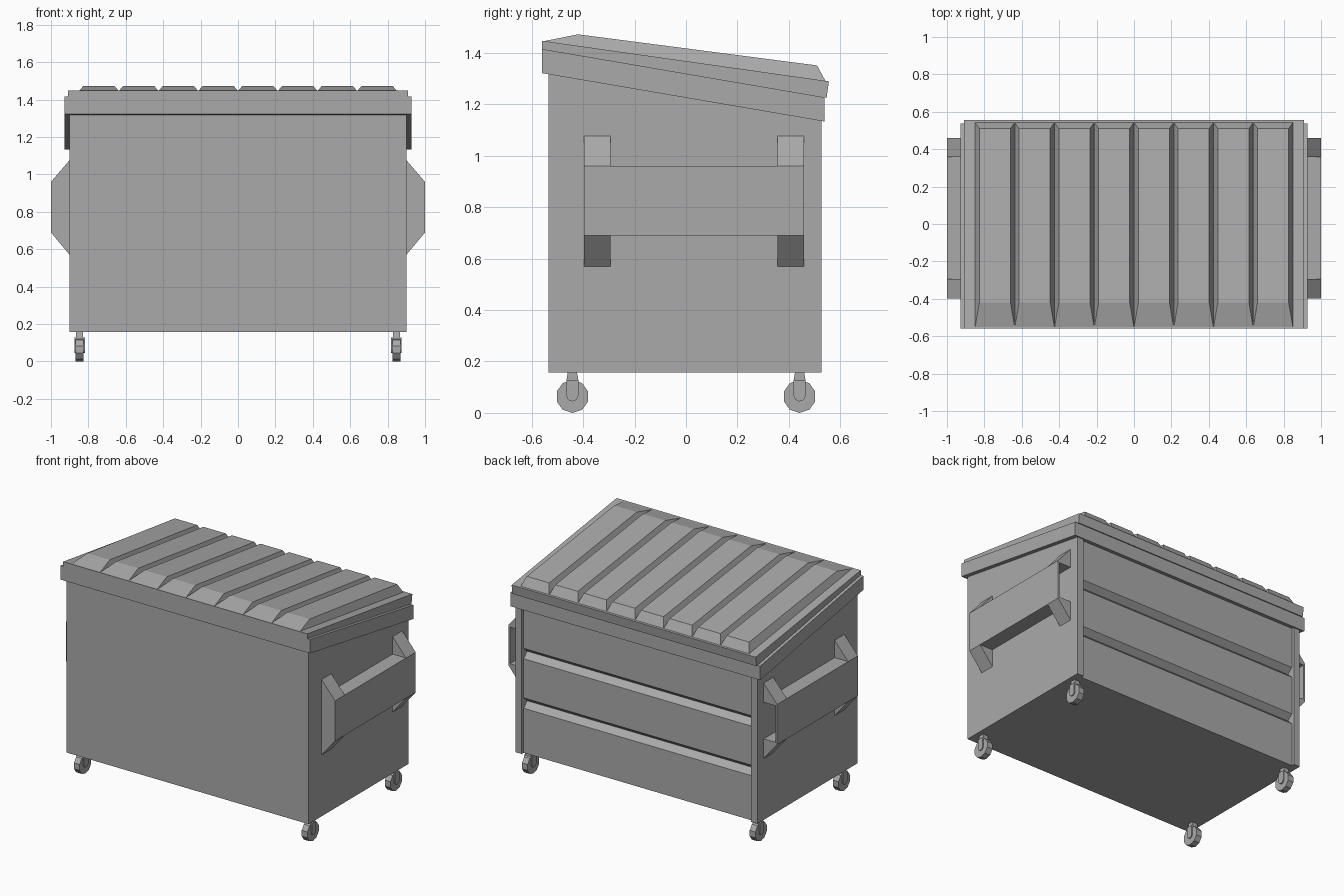
import bpy, bmesh, math
from mathutils import Vector

cube = bpy.data.objects.get("Cube")
if cube:
    bpy.data.objects.remove(cube, do_unlink=True)

grey = bpy.data.materials.new("painted_grey_metal")
grey.use_nodes = True
colour = (0.4, 0.4, 0.4, 1)
grey.diffuse_color = colour
grey.node_tree.nodes["Principled BSDF"].inputs["Base Color"].default_value = colour


def finish(name, bm):
    bmesh.ops.recalc_face_normals(bm, faces=bm.faces[:])
    mesh = bpy.data.meshes.new(name)
    bm.to_mesh(mesh)
    bm.free()
    mesh.materials.append(grey)
    obj = bpy.data.objects.new(name, mesh)
    bpy.context.collection.objects.link(obj)
    return obj


def loft(bm, ring_a, ring_b):
    """Close two matching rings of points into a solid."""
    a = [bm.verts.new(p) for p in ring_a]
    b = [bm.verts.new(p) for p in ring_b]
    bm.faces.new(a)
    bm.faces.new(b)
    for i in range(len(a)):
        j = (i + 1) % len(a)
        bm.faces.new((a[i], a[j], b[j], b[i]))


def extrude_x(bm, profile, x0, x1):
    loft(bm, [(x0, y, z) for y, z in profile], [(x1, y, z) for y, z in profile])


def prism_x(name, profile, x0, x1):
    bm = bmesh.new()
    extrude_x(bm, profile, x0, x1)
    return finish(name, bm)


def extrude_y(bm, profile, y0, y1):
    loft(bm, [(x, y0, z) for x, z in profile], [(x, y1, z) for x, z in profile])


# Bin body with a sloping top
FRONT, BACK, FLOOR = -0.535, 0.527, 0.157
body = prism_x("bin_body", [(FRONT, FLOOR), (BACK, FLOOR), (BACK, 1.19), (FRONT, 1.37)], -0.9, 0.9)

# Recessed back panel with two V grooves, leaving a post at each corner
PANEL = 0.507
cut = [(0.6, 0.1), (PANEL, 0.1)]
for z in (0.457, 0.79):
    cut += [(PANEL, z), (PANEL - 0.038, z + 0.036), (PANEL, z + 0.07)]
cut += [(PANEL, 1.165), (0.6, 1.165)]
cutter = prism_x("back_panel_cutter", cut, -0.853, 0.853)
cutter.hide_render = True
mod = body.modifiers.new("back_recess", "BOOLEAN")
mod.operation = "DIFFERENCE"
mod.solver = "EXACT"
mod.object = cutter
bpy.context.view_layer.objects.active = body
bpy.ops.object.modifier_apply(modifier=mod.name)
bpy.data.objects.remove(cutter, do_unlink=True)

# Rim skirt and lid slab
prism_x("rim_skirt", [(-0.56, 1.322), (0.538, 1.134), (0.538, 1.228), (-0.56, 1.416)], -0.928, 0.928)
prism_x("lid_slab", [(-0.56, 1.414), (0.547, 1.226), (0.556, 1.29), (-0.56, 1.448)], -0.908, 0.908)

# Raised lid ribs, tapering to nothing at the front edge
RIBS, HALF, INSET = 8, 0.85, 0.023
pitch = 2 * HALF / RIBS
bm = bmesh.new()
for i in range(RIBS):
    x0 = -HALF + i * pitch
    x1 = x0 + pitch
    base = [(x0, -0.555, 1.446), (x1, -0.555, 1.446), (x1, 0.543, 1.291), (x0, 0.543, 1.291)]
    x0, x1 = x0 + INSET, x1 - INSET
    top = [(x0, -0.42, 1.473), (x1, -0.42, 1.473), (x1, 0.51, 1.352), (x0, 0.51, 1.352)]
    loft(bm, base, top)
finish("lid_ribs", bm)

# Fork pockets: a sleeve open at the back, with wedge brackets at both ends
Y0, Y1, LOW, HIGH = -0.397, 0.46, 0.69, 0.96
for side, word in ((1, "left"), (-1, "right")):
    def box(bm, x0, x1, y0, y1, z0, z1):
        ring = [(side * x0, z0), (side * x1, z0), (side * x1, z1), (side * x0, z1)]
        extrude_y(bm, ring, y0, y1)

    wall = 0.012
    bm = bmesh.new()
    sleeve = [(0.9, LOW), (1, LOW), (1, HIGH), (0.9, HIGH), (0.9, HIGH - wall),
              (1 - wall, HIGH - wall), (1 - wall, LOW + wall), (0.9, LOW + wall)]
    extrude_y(bm, [(side * x, z) for x, z in sleeve], Y0, Y1)
    box(bm, 0.9, 1 - wall, Y0, Y0 + wall, LOW + wall, HIGH - wall)
    finish(word + "_fork_pocket", bm)

    bm = bmesh.new()
    for a, b in ((Y0, Y0 + 0.103), (Y1 - 0.103, Y1)):
        for edge, tip in ((HIGH, 1.077), (LOW, 0.57)):
            extrude_y(bm, [(side * 0.9, edge), (side, edge), (side * 0.9, tip)], a, b)
    finish(word + "_pocket_brackets", bm)

# Casters: ten-sided wheel, rounded fork and short stem
RADIUS, SIDES = 0.064, 10
for x, side in ((0.847, "left"), (-0.847, "right")):
    for y, end in ((-0.442, "front"), (0.442, "back")):
        label = end + "_" + side
        rim = [(y + RADIUS * math.sin(math.tau * i / SIDES),
                RADIUS - RADIUS * math.cos(math.tau * i / SIDES)) for i in range(SIDES)]
        prism_x(label + "_wheel", rim, x - 0.021, x + 0.021)

        fork = [(y + 0.023 * math.cos(a), 0.068 + 0.023 * math.sin(a))
                for a in (math.pi + math.pi * i / 8 for i in range(9))]
        fork += [(y + 0.023, 0.128), (y - 0.023, 0.128)]
        prism_x(label + "_fork", fork, x - 0.028, x + 0.028)

        stem = [(y - 0.023, 0.128), (y + 0.023, 0.128), (y + 0.018, FLOOR), (y - 0.018, FLOOR)]
        prism_x(label + "_stem", stem, x - 0.019, x + 0.019)
